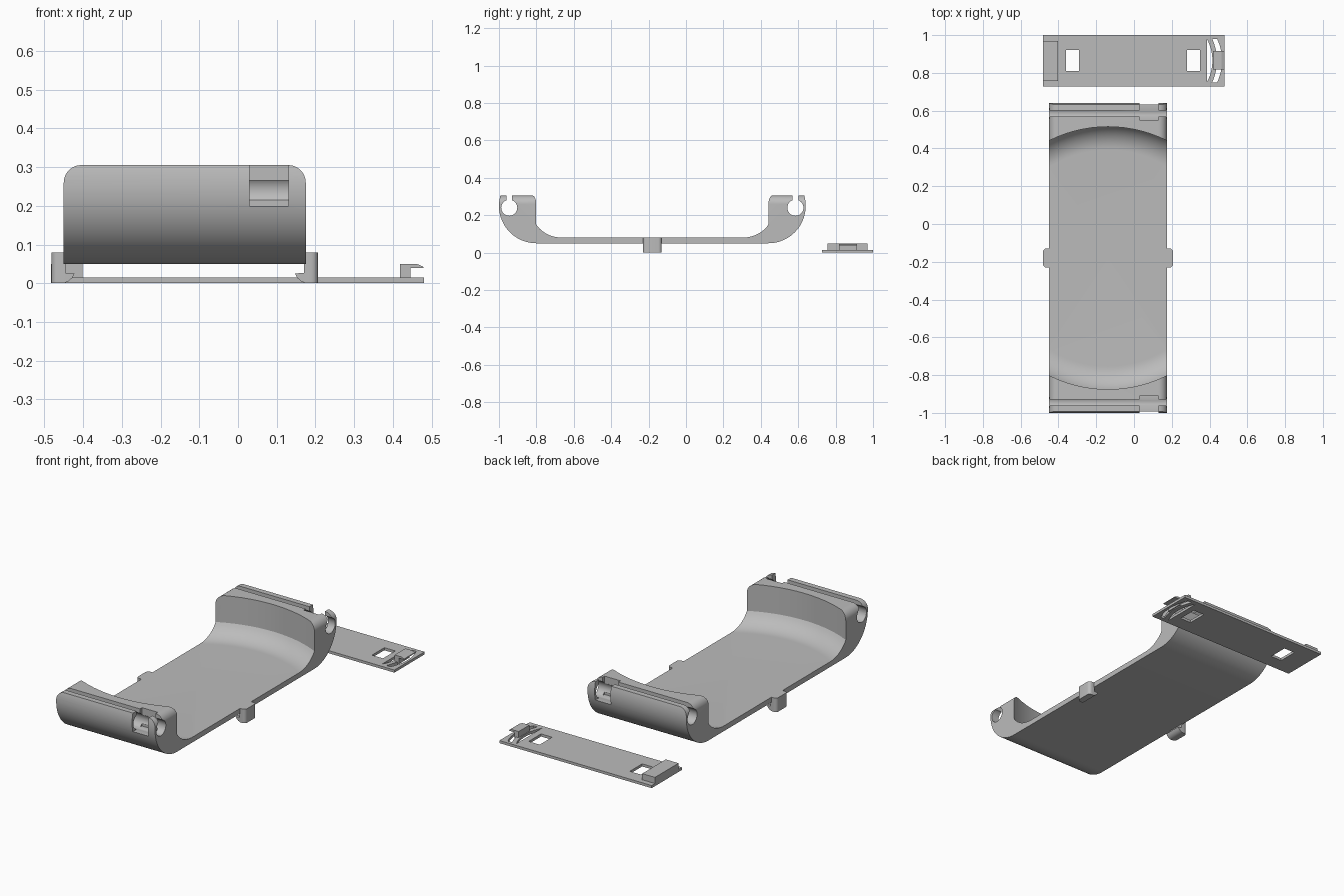
import bpy, bmesh
from math import sin, cos, pi, radians, sqrt
from mathutils import Vector

if "Cube" in bpy.data.objects:
    bpy.data.objects.remove(bpy.data.objects["Cube"])

grey = bpy.data.materials.new("plain grey")
grey.use_nodes = True
COLOUR = (0.5, 0.5, 0.5, 1)
grey.diffuse_color = COLOUR
grey.node_tree.nodes["Principled BSDF"].inputs["Base Color"].default_value = COLOUR

TOP = 0.305            # height of the end walls
X0, X1 = -0.45, 0.175  # tray sides
XC, YC = (X0 + X1) / 2, -0.18


def finish(name, bm):
    bmesh.ops.recalc_face_normals(bm, faces=bm.faces)
    mesh = bpy.data.meshes.new(name)
    bm.to_mesh(mesh)
    bm.free()
    mesh.materials.append(grey)
    ob = bpy.data.objects.new(name, mesh)
    bpy.context.collection.objects.link(ob)
    return ob


def prism(name, outline, axis, lo, hi):
    """Extrude a flat outline along x, y or z from lo to hi."""
    place = {"x": lambda p: (lo, p[0], p[1]),
             "y": lambda p: (p[0], lo, p[1]),
             "z": lambda p: (p[0], p[1], lo)}[axis]
    bm = bmesh.new()
    face = bm.faces.new([bm.verts.new(place(p)) for p in outline])
    grown = bmesh.ops.extrude_face_region(bm, geom=[face])["geom"]
    shift = Vector([(hi - lo) * (a == axis) for a in "xyz"])
    bmesh.ops.translate(bm, vec=shift,
                        verts=[v for v in grown if isinstance(v, bmesh.types.BMVert)])
    return finish(name, bm)


def box(name, x, y, z):
    return prism(name, [(x[0], y[0]), (x[1], y[0]), (x[1], y[1]), (x[0], y[1])], "z", *z)


def arc(cx, cy, r, start, end, n=12):
    angles = [radians(start + (end - start) * i / n) for i in range(n + 1)]
    return [(cx + r * cos(a), cy + r * sin(a)) for a in angles]


def combine(ob, other, how="DIFFERENCE"):
    """Apply a boolean and discard the helper."""
    mod = ob.modifiers.new("cut", "BOOLEAN")
    mod.operation, mod.object, mod.solver = how, other, "EXACT"
    graph = bpy.context.evaluated_depsgraph_get()
    old = ob.data
    ob.data = bpy.data.meshes.new_from_object(ob.evaluated_get(graph))
    ob.modifiers.clear()
    bpy.data.meshes.remove(old)
    bpy.data.objects.remove(other)


def smooth(ob):
    bpy.ops.object.select_all(action="DESELECT")
    ob.select_set(True)
    bpy.context.view_layer.objects.active = ob
    bpy.ops.object.shade_smooth_by_angle(angle=radians(30))


# Tray: rounded channel running front to back
right_curve = arc(YC + 0.62, 0.25, 0.2, -90, 16, 28)
left_curve = [(2 * YC - y, z) for y, z in reversed(right_curve)]
tray = prism("tray", right_curve + left_curve, "x", X0, X1)

# Round the upper corners of the end walls
r = 0.045
corners = ([(X0, 0), (X1, 0)] + arc(X1 - r, TOP - r, r, 0, 90)
           + arc(X0 + r, TOP - r, r, 90, 180))
combine(tray, prism("corner_helper", corners, "y", -1.2, 0.9), "INTERSECT")

# Scoop out the dished interior with a turned shape
R, F = 0.695, 0.141
scoop = [(0, 0.08)] + [(0.573 + F * sin(a), 0.08 + F * (1 - cos(a)))
                       for a in [radians(60) * i / 10 for i in range(11)]]
scoop += [(R, 0.5), (0, 0.5)]
bm = bmesh.new()
ring = [bm.verts.new((XC + d, YC, z)) for d, z in scoop]
edges = [bm.edges.new(pair) for pair in zip(ring, ring[1:])]
bmesh.ops.spin(bm, geom=ring + edges, cent=(XC, YC, 0), axis=(0, 0, 1),
               angle=2 * pi, steps=96)
bmesh.ops.remove_doubles(bm, verts=bm.verts, dist=1e-5)
combine(tray, finish("scoop_helper", bm))

# Rod hole, snap slot and notch in each end wall
for side in (-1, 1):
    hole_y = YC + side * 0.765
    combine(tray, prism("hole_helper", arc(hole_y, 0.24, 0.043, 0, 348.75, 31), "x", -0.6, 0.3))
    combine(tray, box("slot_helper", (-0.6, 0.3), (hole_y - 0.016, hole_y + 0.016), (0.25, 0.4)))
    notch = sorted((YC + side * 0.73, YC + side * 0.9))
    combine(tray, box("notch_helper", (0.03, 0.13), notch, (0.2, 0.4)))
smooth(tray)

# Side clips with inward feet
for name, edge, out in (("right_clip", X0, -1), ("left_clip", X1, 1)):
    foot = [(0.032, 0), (0.032, 0.08), (-0.005, 0.08), (-0.005, 0.027), (-0.028, 0.025),
            (-0.022, 0.014), (-0.012, 0.005), (0, 0)]
    clip = prism(name, [(edge + out * d, z) for d, z in foot], "y", YC - 0.05, YC + 0.05)
    # Soften the outer upright corners
    bm = bmesh.new()
    bm.from_mesh(clip.data)
    uprights = [e for e in bm.edges if all(abs(v.co.x - edge) > 0.03 for v in e.verts)
                and abs(e.verts[0].co.z - e.verts[1].co.z) > 0.05]
    bmesh.ops.bevel(bm, geom=uprights, offset=0.018, segments=5, profile=0.5, affect="EDGES")
    bm.to_mesh(clip.data)
    bm.free()
    smooth(clip)

# Separate cover plate with two windows
PY = 0.865
plate = box("cover_plate", (-0.483, 0.48), (0.727, 1.0), (0, 0.015))
for wx in (-0.36, 0.28):
    combine(plate, box("window_helper", (wx, wx + 0.07), (0.81, 0.922), (-0.1, 0.1)))


def bow(x_end, x_mid, half):
    """Shallow arc bulging towards +x."""
    rise = x_mid - x_end
    rad = (half ** 2 + rise ** 2) / (2 * rise)
    ys = [half * (i / 8 - 1) for i in range(17)]
    return [(x_mid - rad + sqrt(rad ** 2 - y * y), PY + y) for y in ys]


# Crescent and curved slots leaving a springy bar
crescent = bow(0.386, 0.415, 0.115)
combine(plate, prism("crescent_helper", crescent, "z", -0.1, 0.1))
band = bow(0.414, 0.439, 0.115) + bow(0.44, 0.466, 0.115)[::-1]
combine(plate, prism("band_helper", band, "z", -0.1, 0.1))
smooth(plate)

# Raised block and latch on the cover plate
box("plate_block", (-0.483, -0.402), (0.757, 0.97), (0.014, 0.05))
latch = [(0.418, 0.005), (0.445, 0.005), (0.445, 0.039), (0.48, 0.039),
         (0.478, 0.043), (0.462, 0.05), (0.418, 0.05)]
prism("plate_latch", latch, "y", 0.818, 0.915)
